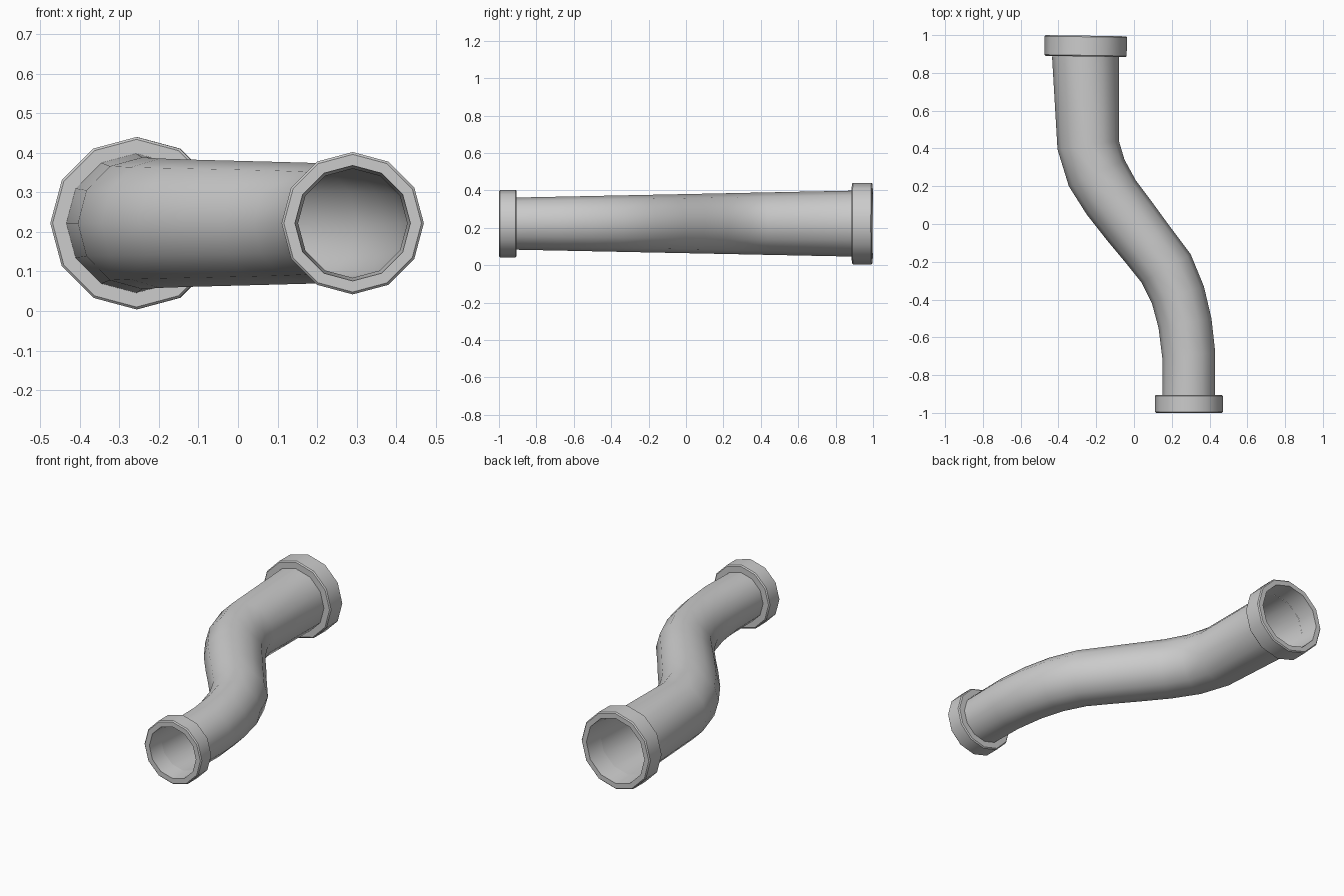
import bpy, bmesh, math
from mathutils import Vector

if "Cube" in bpy.data.objects:
    bpy.data.objects.remove(bpy.data.objects["Cube"])

SIDES = 12
ZC = 0.222


def loft(name, rings, closed=False, smooth=40):
    """Skin rings given as (centre, half-width vector, half-height)."""
    bm = bmesh.new()
    loops = []
    for c, side, h in rings:
        loops.append([bm.verts.new(c + side * math.cos(a) + Vector((0, 0, h * math.sin(a))))
                      for a in (2 * math.pi * i / SIDES for i in range(SIDES))])
    pairs = list(zip(loops, loops[1:]))
    if closed:
        pairs.append((loops[-1], loops[0]))
    for p, q in pairs:
        for i in range(SIDES):
            j = (i + 1) % SIDES
            bm.faces.new((p[i], p[j], q[j], q[i]))
    bmesh.ops.recalc_face_normals(bm, faces=bm.faces)
    mesh = bpy.data.meshes.new(name)
    bm.to_mesh(mesh)
    bm.free()
    ob = bpy.data.objects.new(name, mesh)
    bpy.context.collection.objects.link(ob)
    bpy.ops.object.select_all(action='DESELECT')
    ob.select_set(True)
    bpy.context.view_layer.objects.active = ob
    bpy.ops.object.shade_smooth_by_angle(angle=math.radians(smooth))
    return ob


def collar(name, x, y_in, y_out, r_pipe, r_hole, r_out, tilt=0.0):
    """Ring collar with softened outer edges and an open bore."""
    d = 1 if y_out > y_in else -1
    b = 0.006
    axis = Vector((-math.sin(tilt), math.cos(tilt), 0))
    side = Vector((math.cos(tilt), math.sin(tilt), 0))
    mid = Vector((x, (y_in + y_out) / 2, ZC))
    half = abs(y_out - y_in) / 2
    profile = [(r_pipe, -half), (r_out - b, -half), (r_out, -half + b),
               (r_out, half - b), (r_out - b, half), (r_hole, half)]
    rings = [(mid + axis * (d * t), side * r, r) for r, t in profile]
    return loft(name, rings, closed=True)


# Curved tapering pipe: left and right outline points seen from above
outline = [
    (0.15, -0.905, 0.43, -0.905), (0.15, -0.71, 0.43, -0.68),
    (0.13, -0.55, 0.41, -0.50), (0.095, -0.42, 0.37, -0.33),
    (0.04, -0.31, 0.30, -0.16), (-0.04, -0.21, 0.18, 0.00),
    (-0.14, -0.09, 0.10, 0.11), (-0.25, 0.05, 0.01, 0.23),
    (-0.345, 0.20, -0.05, 0.34), (-0.405, 0.395, -0.08, 0.44),
    (-0.434, 0.888, -0.08, 0.885),
]
rings = []
for x0, y0, x1, y1 in outline:
    a, b = Vector((x0, y0, ZC)), Vector((x1, y1, ZC))
    c = (a + b) / 2
    rings.append((c, (b - a) / 2, 0.158 + 0.0205 * c.y))
loft("pipe", rings, smooth=60)

# End collars
collar("front_collar", 0.29, -0.905, -1.0, 0.138, 0.146, 0.18)
collar("back_collar", -0.256, 0.887, 0.997, 0.176, 0.184, 0.218, math.radians(-0.9))
